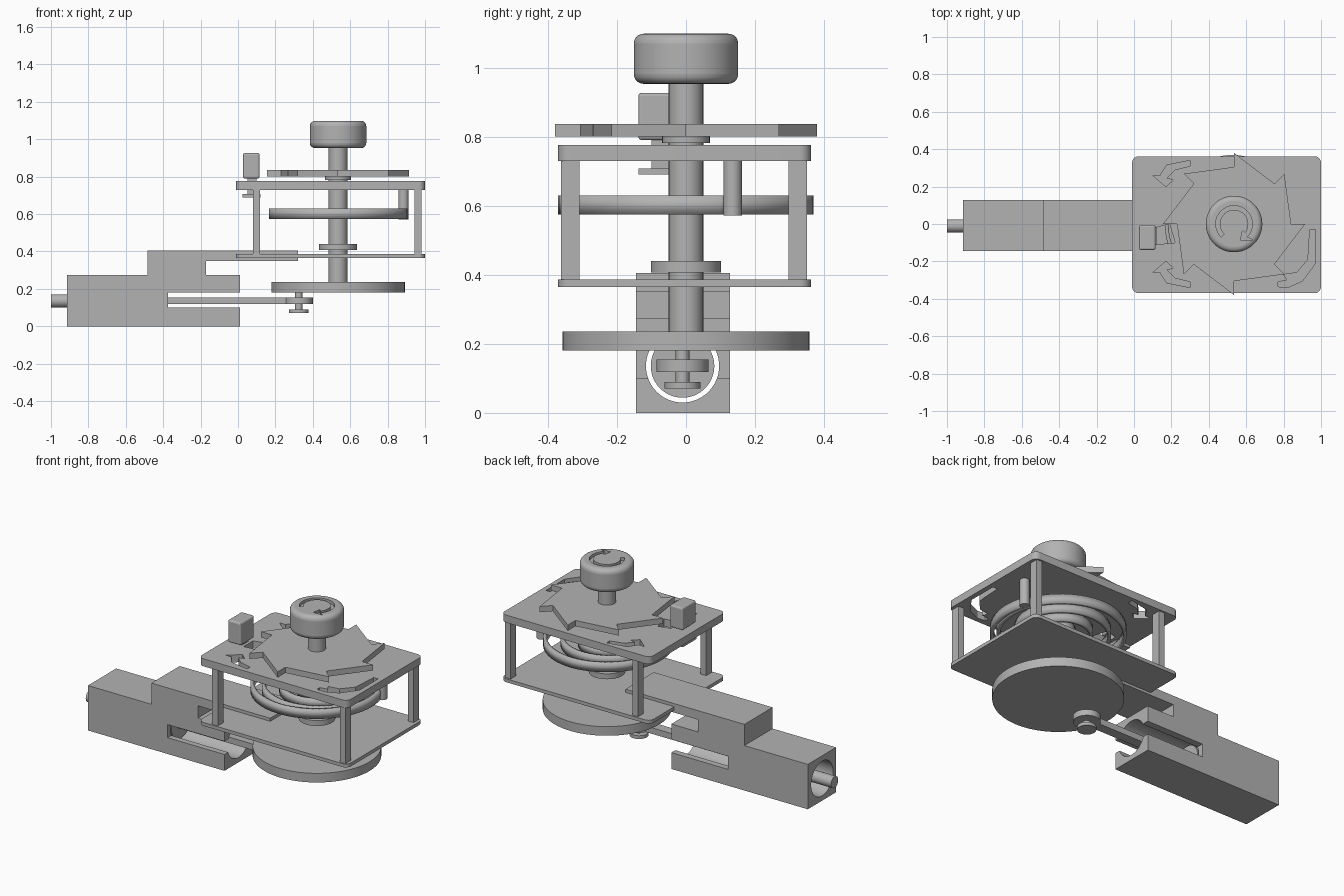
import bpy, bmesh
from math import sin, cos, pi, radians
from mathutils import Matrix

if "Cube" in bpy.data.objects:
    bpy.data.objects.remove(bpy.data.objects["Cube"])

grey = bpy.data.materials.new("plain grey")
grey.use_nodes = True
COLOUR = (0.45, 0.45, 0.45, 1)
grey.diffuse_color = COLOUR
grey.node_tree.nodes["Principled BSDF"].inputs["Base Color"].default_value = COLOUR

CX = 0.535            # main shaft position
BORE_Y, BORE_Z = -0.01, 0.136


def select(ob):
    bpy.ops.object.select_all(action='DESELECT')
    ob.select_set(True)
    bpy.context.view_layer.objects.active = ob


def finish(name, bm, smooth=True):
    bmesh.ops.recalc_face_normals(bm, faces=bm.faces)
    mesh = bpy.data.meshes.new(name)
    bm.to_mesh(mesh)
    bm.free()
    mesh.materials.append(grey)
    ob = bpy.data.objects.new(name, mesh)
    bpy.context.collection.objects.link(ob)
    if smooth:
        select(ob)
        bpy.ops.object.shade_smooth_by_angle(angle=radians(30))
    return ob


def modify(ob, kind, **settings):
    select(ob)
    mod = ob.modifiers.new(kind, kind)
    for key, value in settings.items():
        setattr(mod, key, value)
    bpy.ops.object.modifier_apply(modifier=mod.name)


def cut(ob, *cutters):
    for cutter in cutters:
        modify(ob, 'BOOLEAN', operation='DIFFERENCE', solver='EXACT', object=cutter)
        bpy.data.objects.remove(cutter)


def prism(name, points, low, high, axis='z', smooth=False):
    """Outline extruded along z, or an x-z outline extruded along y."""
    bm = bmesh.new()
    place = (lambda p: (p[0], p[1], low)) if axis == 'z' else (lambda p: (p[0], low, p[1]))
    face = bm.faces.new([bm.verts.new(place(p)) for p in points])
    new = bmesh.ops.extrude_face_region(bm, geom=[face])["geom"]
    shift = (0, 0, high - low) if axis == 'z' else (0, high - low, 0)
    bmesh.ops.translate(bm, vec=shift, verts=[v for v in new if isinstance(v, bmesh.types.BMVert)])
    return finish(name, bm, smooth)


def box(name, x0, x1, y0, y1, z0, z1):
    return prism(name, [(x0, y0), (x1, y0), (x1, y1), (x0, y1)], z0, z1)


def cylinder(name, r, low, high, x=CX, y=0.0, z=None, sides=64):
    """Upright cylinder, or one lying along x when z is given."""
    bm = bmesh.new()
    mid = (low + high) / 2
    if z is None:
        matrix = Matrix.Translation((x, y, mid))
    else:
        matrix = Matrix.Translation((mid, y, z)) @ Matrix.Rotation(pi / 2, 4, 'Y')
    bmesh.ops.create_cone(bm, cap_ends=True, segments=sides, radius1=r, radius2=r,
                          depth=high - low, matrix=matrix)
    return finish(name, bm)


def arc(x, y, r, start, end, steps):
    angles = [radians(start + (end - start) * i / steps) for i in range(steps + 1)]
    return [(x + r * cos(a), y + r * sin(a)) for a in angles]


def rounded_plate(name, z0, z1):
    x0, x1, y0, y1, r = -0.01, 1.0, -0.37, 0.362, 0.035
    points = []
    for i, (x, y) in enumerate([(x1 - r, y1 - r), (x0 + r, y1 - r), (x0 + r, y0 + r), (x1 - r, y0 + r)]):
        points += arc(x, y, r, i * 90, i * 90 + 90, 8)
    return prism(name, points, z0, z1, smooth=True)


# Cylinder block: stepped body with open slot and supporting tongue
block = prism("cylinder_block", [
    (-0.915, 0), (0.01, 0), (0.01, 0.1), (-0.375, 0.1), (-0.375, 0.18), (0.01, 0.18),
    (0.01, 0.275), (-0.17, 0.275), (-0.17, 0.35), (0.32, 0.35), (0.32, 0.405),
    (-0.485, 0.405), (-0.485, 0.275), (-0.915, 0.275)], -0.145, 0.128, axis='y')
cut(block, cylinder("bore_cutter", 0.106, -1.0, 0.1, y=BORE_Y, z=BORE_Z))
select(block)
bpy.ops.object.shade_smooth_by_angle(angle=radians(30))

# Piston, its tail rod and the connecting rod
cylinder("piston", 0.092, -0.72, -0.38, y=BORE_Y, z=BORE_Z)
cylinder("tail_rod", 0.035, -1.0, -0.7, y=BORE_Y, z=BORE_Z, sides=32)
box("connecting_rod", -0.4, 0.3, BORE_Y - 0.03, BORE_Y + 0.03, 0.118, 0.155)
cylinder("connecting_rod_eye", 0.075, 0.118, 0.155, x=0.325, y=BORE_Y)
cylinder("crank_pin", 0.02, 0.08, 0.19, x=0.325, y=BORE_Y, sides=32)
cylinder("crank_pin_cap", 0.052, 0.07, 0.09, x=0.325, y=BORE_Y, sides=48)

# Crank disc, shaft and collars
cylinder("crank_disc", 0.357, 0.18, 0.236, sides=96)
cylinder("main_shaft", 0.05, 0.2, 0.97)
cylinder("lower_collar", 0.102, 0.407, 0.44)
cylinder("upper_collar", 0.069, 0.782, 0.802)

# Frame plates, with curved direction arrows cut through the upper one
rounded_plate("lower_plate", 0.365, 0.386)
upper = rounded_plate("upper_plate", 0.73, 0.776)
arrow = [(0.10, 0.26), (0.14, 0.26), (0.175, 0.315), (0.30, 0.34), (0.30, 0.31),
         (0.22, 0.29), (0.175, 0.245), (0.21, 0.235), (0.17, 0.20)]
long_arrow = [(0.97, -0.03), (0.97, -0.21), (0.90, -0.305), (0.82, -0.34), (0.77, -0.335),
              (0.77, -0.31), (0.82, -0.3), (0.8, -0.27), (0.87, -0.26), (0.93, -0.19), (0.94, -0.03)]
slot = [(0.115, -0.02), (0.19, -0.0), (0.22, -0.1), (0.115, -0.11)]
outlines = [arrow, [(x, -y) for x, y in arrow], long_arrow, slot]
cut(upper, *[prism("arrow_cutter", p, 0.7, 0.8) for p in outlines])

# Corner posts
for x, side_x in ((0.098, "right"), (0.962, "left")):
    for y, side_y in ((-0.335, "front"), (0.324, "back")):
        box(f"{side_y}_{side_x}_post", x - 0.019, x + 0.019, y - 0.027, y + 0.027, 0.38, 0.74)

# Spiral mainspring and the peg that anchors its outer end
turns, steps = 4, 260
end = radians(21)
bm = bmesh.new()
rows = []
for i in range(steps + 1):
    t = i / steps
    r = 0.05 + 0.31 * min(1, t * 1.25)
    a = end - 2 * pi * turns * (1 - t)
    x, y = CX + r * cos(a), r * sin(a)
    rows.append([bm.verts.new((x, y, z)) for z in (0.575, 0.63)])
for a, b in zip(rows, rows[1:]):
    bm.faces.new((a[0], b[0], b[1], a[1]))
spring = finish("mainspring", bm)
modify(spring, 'SOLIDIFY', thickness=0.02, offset=0)
cylinder("spring_peg", 0.027, 0.572, 0.74, x=0.885, y=0.135, sides=32)

# Ratchet wheel with eight saw teeth
teeth = []
for i in range(8):
    a = i * pi / 4
    teeth += [(CX + r * cos(a), r * sin(a)) for r in (0.38, 0.305)]
prism("ratchet_wheel", teeth, 0.801, 0.836)

# Sliding catch: grip, stem and foot
grip = box("catch_grip", 0.027, 0.115, -0.138, -0.005, 0.79, 0.927)
modify(grip, 'BEVEL', width=0.01, segments=3)
box("catch_stem", 0.05, 0.098, -0.1, -0.04, 0.7, 0.795)
box("catch_foot", 0.025, 0.12, -0.138, -0.005, 0.69, 0.707)

# Winding knob with rounded rims and an engraved turning arrow
knob = cylinder("winding_knob", 0.151, 0.953, 1.098, sides=80)
modify(knob, 'BEVEL', width=0.028, segments=5, limit_method='ANGLE', angle_limit=radians(40))
ring = arc(CX, 0, 0.098, 225, -45, 32) + [(CX + 0.1, -0.085), (CX + 0.035, -0.085), (CX + 0.045, -0.035)]
ring += arc(CX, 0, 0.076, -38, 225, 32)
cut(knob, prism("turn_arrow_cutter", ring, 1.08, 1.15))
select(knob)
bpy.ops.object.shade_smooth_by_angle(angle=radians(30))
